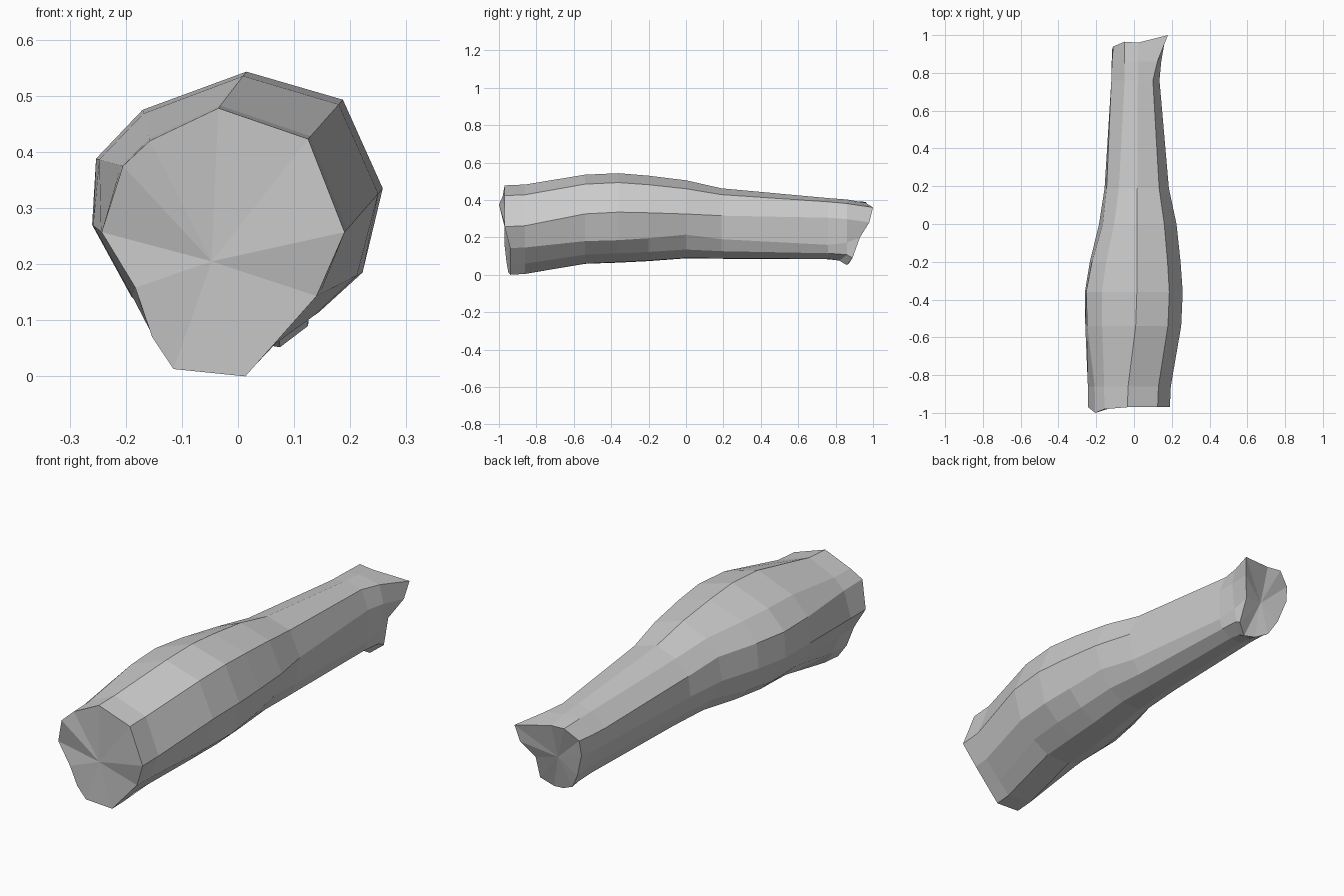
import bpy, bmesh

# Key cross-sections (x, z), twelve sides, clockwise from the top
cut_end = [(-.035, .478), (.125, .423), (.19, .257), (.14, .143), (.062, .055), (.013, 0),
           (-.115, .013), (-.153, .07), (-.183, .158), (-.243, .257), (-.205, .375), (-.157, .42)]
bulge = [(.015, .543), (.187, .493), (.258, .335), (.222, .185), (.145, .115), (.06, .068),
         (-.06, .065), (-.13, .09), (-.19, .142), (-.26, .27), (-.253, .388), (-.17, .475)]
middle = [(.015, .505), (.16, .46), (.225, .325), (.19, .215), (.14, .135), (.07, .09),
          (-.03, .088), (-.09, .12), (-.135, .18), (-.185, .28), (-.165, .385), (-.105, .455)]
narrow = [(.02, .41), (.1, .39), (.135, .305), (.135, .16), (.12, .115), (.07, .085),
          (.01, .083), (-.05, .11), (-.085, .17), (-.12, .26), (-.12, .335), (-.05, .395)]
thin_end = [(.02, .385), (.18, .36), (.165, .28), (.12, .2), (.125, .09), (.075, .052),
            (.02, .06), (-.04, .09), (-.08, .16), (-.115, .27), (-.11, .34), (-.05, .39)]

# Uneven y positions of the two end rims
front_y = [-.97, -.97, -.97, -.94, -.94, -.94, -.95, -.96, -.97, -.97, -1, -.98]
back_y = [.96, 1, .98, .93, .89, .86, .87, .89, .91, .93, .94, .965]


def mix(a, b, t):
    return [(p[0] + (q[0] - p[0]) * t, p[1] + (q[1] - p[1]) * t) for p, q in zip(a, b)]


sections = [
    (front_y, cut_end),
    ([-.86] * 12, mix(cut_end, bulge, .07)),
    ([-.54] * 12, mix(cut_end, bulge, .88)),
    ([-.36] * 12, bulge),
    ([-.2] * 12, mix(bulge, middle, .35)),
    ([0] * 12, middle),
    ([.19] * 12, mix(middle, narrow, .45)),
    ([.76] * 12, narrow),
    ([.86] * 5 + [.82] * 2 + [.85] * 5, mix(narrow, thin_end, .3)),
    (back_y, thin_end),
]

# Lofted limb with fan caps on both ends
bm = bmesh.new()
rings = [[bm.verts.new((x, y, z)) for y, (x, z) in zip(ys, prof)] for ys, prof in sections]
for a, b in zip(rings, rings[1:]):
    for i in range(12):
        j = (i + 1) % 12
        bm.faces.new((a[i], a[j], b[j], b[i]))
for ring, centre in ((rings[0], (-.047, -.95, .205)), (rings[-1], (.02, .91, .22))):
    hub = bm.verts.new(centre)
    for i in range(12):
        bm.faces.new((ring[i], ring[(i + 1) % 12], hub))
bmesh.ops.recalc_face_normals(bm, faces=bm.faces)

mesh = bpy.data.meshes.new("limb")
bm.to_mesh(mesh)
bm.free()
bpy.context.collection.objects.link(bpy.data.objects.new("limb", mesh))
